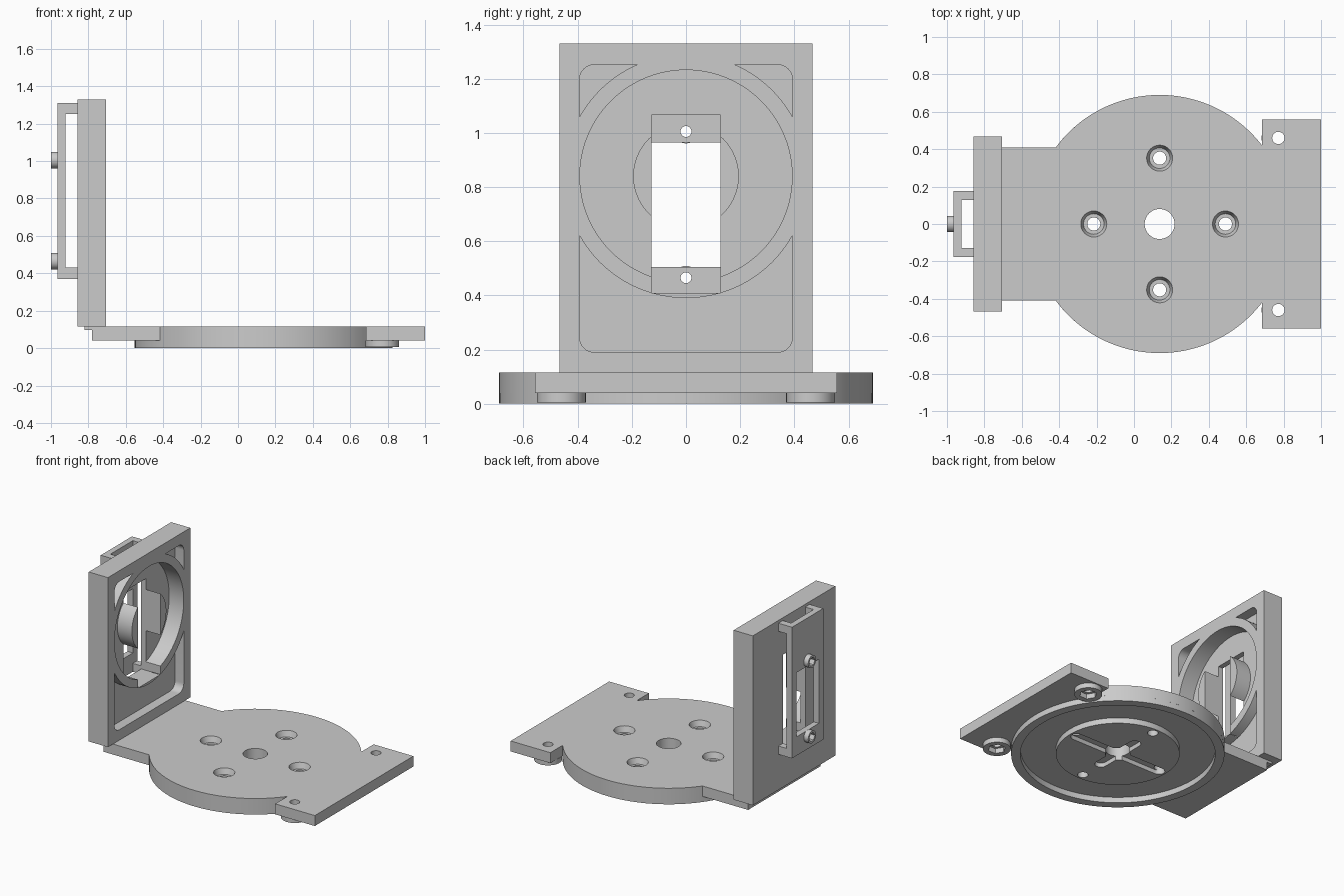
import bpy, bmesh, math
from mathutils import Vector

if "Cube" in bpy.data.objects:
    bpy.data.objects.remove(bpy.data.objects["Cube"], do_unlink=True)

grey = bpy.data.materials.new("light_grey")
grey.use_nodes = True
COLOUR = (0.6, 0.6, 0.6, 1)
grey.diffuse_color = COLOUR
grey.node_tree.nodes["Principled BSDF"].inputs["Base Color"].default_value = COLOUR


def arc(cx, cy, r, a0=0, a1=360, n=96):
    """Points along an arc; a full turn leaves out the repeated end point."""
    count = n if abs(a1 - a0) == 360 else n + 1
    angles = [math.radians(a0 + (a1 - a0) * i / n) for i in range(count)]
    return [(cx + r * math.cos(a), cy + r * math.sin(a)) for a in angles]


def rect(u0, u1, v0, v1):
    return [(u0, v0), (u1, v0), (u1, v1), (u0, v1)]


def rounded_rect(u0, u1, v0, v1, r):
    corners = [(u1 - r, v1 - r), (u0 + r, v1 - r), (u0 + r, v0 + r), (u1 - r, v0 + r)]
    return [p for i, (u, v) in enumerate(corners)
            for p in arc(u, v, r, 90 * i, 90 * i + 90, 8)]


def prism(name, outline, lo, hi, axis="z", top_outline=None):
    """Extrude an outline along z (points x, y) or along x (points y, z)."""
    def place(p, d):
        return Vector((p[0], p[1], d)) if axis == "z" else Vector((d, p[0], p[1]))
    bm = bmesh.new()
    low = [bm.verts.new(place(p, lo)) for p in outline]
    high = [bm.verts.new(place(p, hi)) for p in (top_outline or outline)]
    bm.faces.new(low)
    bm.faces.new(high)
    n = len(low)
    for i in range(n):
        bm.faces.new((low[i], low[(i + 1) % n], high[(i + 1) % n], high[i]))
    bmesh.ops.recalc_face_normals(bm, faces=bm.faces)
    mesh = bpy.data.meshes.new(name)
    bm.to_mesh(mesh)
    bm.free()
    mesh.materials.append(grey)
    obj = bpy.data.objects.new(name, mesh)
    bpy.context.collection.objects.link(obj)
    return obj


def cut(obj, *cutters):
    """Subtract the cutters, bake the result and delete them."""
    for c in cutters:
        mod = obj.modifiers.new("cut", "BOOLEAN")
        mod.operation, mod.solver, mod.object = "DIFFERENCE", "EXACT", c
        c.hide_render = True
    bpy.context.view_layer.update()
    graph = bpy.context.evaluated_depsgraph_get()
    mesh = bpy.data.meshes.new_from_object(obj.evaluated_get(graph))
    obj.modifiers.clear()
    obj.data = mesh
    for c in cutters:
        bpy.data.objects.remove(c, do_unlink=True)
    return obj


# Base plate: narrow arm, round middle and wide tab in one outline
CX, R, TOP, UNDER = 0.137, 0.69, 0.115, 0.04
ARM_Y, TAB_X, TAB_Y = 0.41, 0.685, 0.558
tab_angle = math.degrees(math.acos((TAB_X - CX) / R))
arm_angle = 180 - math.degrees(math.asin(ARM_Y / R))
half = [(1, TAB_Y), (TAB_X, TAB_Y)]
half += arc(CX, 0, R, tab_angle, arm_angle, 48) + [(-0.78, ARM_Y)]
outline = half + [(x, -y) for x, y in reversed(half)]
base = prism("base_plate", outline, UNDER, TOP)

screw_spots = [(CX + 0.352, 0), (CX, 0.352), (CX - 0.352, 0), (CX, -0.352)]
tab_spots = [(0.772, 0.46), (0.772, -0.46)]
holes = [prism("cutter", arc(CX, 0, 0.08, n=48), -0.1, 0.2)]
for x, y in screw_spots:
    holes.append(prism("cutter", arc(x, y, 0.035, n=32), -0.1, 0.2))
    holes.append(prism("cutter", arc(x, y, 0.055, n=32), 0.075, TOP + 0.001,
                       top_outline=arc(x, y, 0.07, n=32)))
for x, y in tab_spots:
    holes.append(prism("cutter", arc(x, y, 0.033, n=32), -0.1, 0.2))
cut(base, *holes)

# Underside rim around a shallow groove
rim = prism("underside_rim", arc(CX, 0, R), 0, UNDER)
cut(rim, prism("cutter", arc(CX, 0, 0.63), -0.1, 0.2))

# Raised hub with a cross-shaped recess
hub = prism("underside_hub", arc(CX, 0, 0.40), 0, UNDER)
w = 0.04
long_slot = arc(CX + 0.345, 0, w, -90, 90, 12) + arc(CX - 0.345, 0, w, 90, 270, 12)
short_slot = arc(CX, 0.17, w, 0, 180, 12) + arc(CX, -0.17, w, 180, 360, 12)
cut(hub, prism("cutter", long_slot, -0.1, 0.03),
    prism("cutter", short_slot, -0.1, 0.031),
    prism("cutter", arc(CX, 0, 0.08, n=48), -0.1, 0.2),
    *[prism("cutter", arc(x, y, 0.035, n=32), -0.1, 0.2) for x, y in screw_spots])

# Nut holders under the tab
for side, (x, y) in zip(("left", "right"), tab_spots):
    holder = prism("tab_nut_holder_" + side, arc(x, y, 0.09, n=48), 0.005, UNDER)
    cut(holder, prism("cutter", arc(x, y, 0.058, n=6), -0.1, 0.2))

# Small lip under the upright wall
prism("wall_lip", rect(-0.82, -0.775, -ARM_Y, ARM_Y), 0.098, TOP)

# Upright wall with corner pockets, round pocket and central boss
BACK, FRONT, WZ = -0.857, -0.705, 0.84
wall = prism("upright_wall", rect(-0.467, 0.467, TOP, 1.33), BACK, FRONT, "x")
corner_pockets = prism("cutter", rounded_rect(-0.393, 0.393, 0.19, 1.252, 0.055),
                       FRONT - 0.07, FRONT + 0.1, "x")
cut(corner_pockets, prism("cutter", arc(0, WZ, 0.45), -1.2, 0, "x"))
round_pocket = prism("cutter", arc(0, WZ, 0.392), FRONT - 0.115, FRONT + 0.1, "x")
cut(round_pocket, prism("cutter", arc(0, WZ, 0.195), -1.2, 0, "x"))
body_slot = prism("cutter", rect(-0.127, 0.127, 0.408, 1.065), -1.2, 0, "x")
cut(wall, corner_pockets, round_pocket, body_slot)

# Rear bracket plate standing off the wall on four posts
OUT, IN = -0.965, -0.923
nut_z = (0.465, 1.005)
plate = prism("bracket_plate", rect(-0.177, 0.177, 0.37, 1.31), OUT, IN, "x")
cut(plate, prism("cutter", rect(-0.127, 0.127, 0.505, 0.965), -1.2, 0, "x"),
    *[prism("cutter", arc(0, z, 0.02, n=24), -1.2, 0, "x") for z in nut_z])
for side, y0, y1 in (("left", 0.127, 0.177), ("right", -0.177, -0.127)):
    for level, z0, z1 in (("lower", 0.37, 0.43), ("upper", 1.252, 1.31)):
        prism(f"bracket_post_{level}_{side}", rect(y0, y1, z0, z1), IN, BACK, "x")

# Nut holders on the bracket
for level, z in zip(("lower", "upper"), nut_z):
    holder = prism("bracket_nut_holder_" + level, arc(0, z, 0.044, n=32), -1, OUT, "x")
    cut(holder, prism("cutter", arc(0, z, 0.032, n=6), -1.2, 0, "x"))

# Smooth the round walls and keep the edges sharp
for obj in list(bpy.context.scene.objects):
    if obj.type == "MESH":
        bpy.ops.object.select_all(action="DESELECT")
        obj.select_set(True)
        bpy.context.view_layer.objects.active = obj
        bpy.ops.object.shade_smooth_by_angle(angle=math.radians(30))
